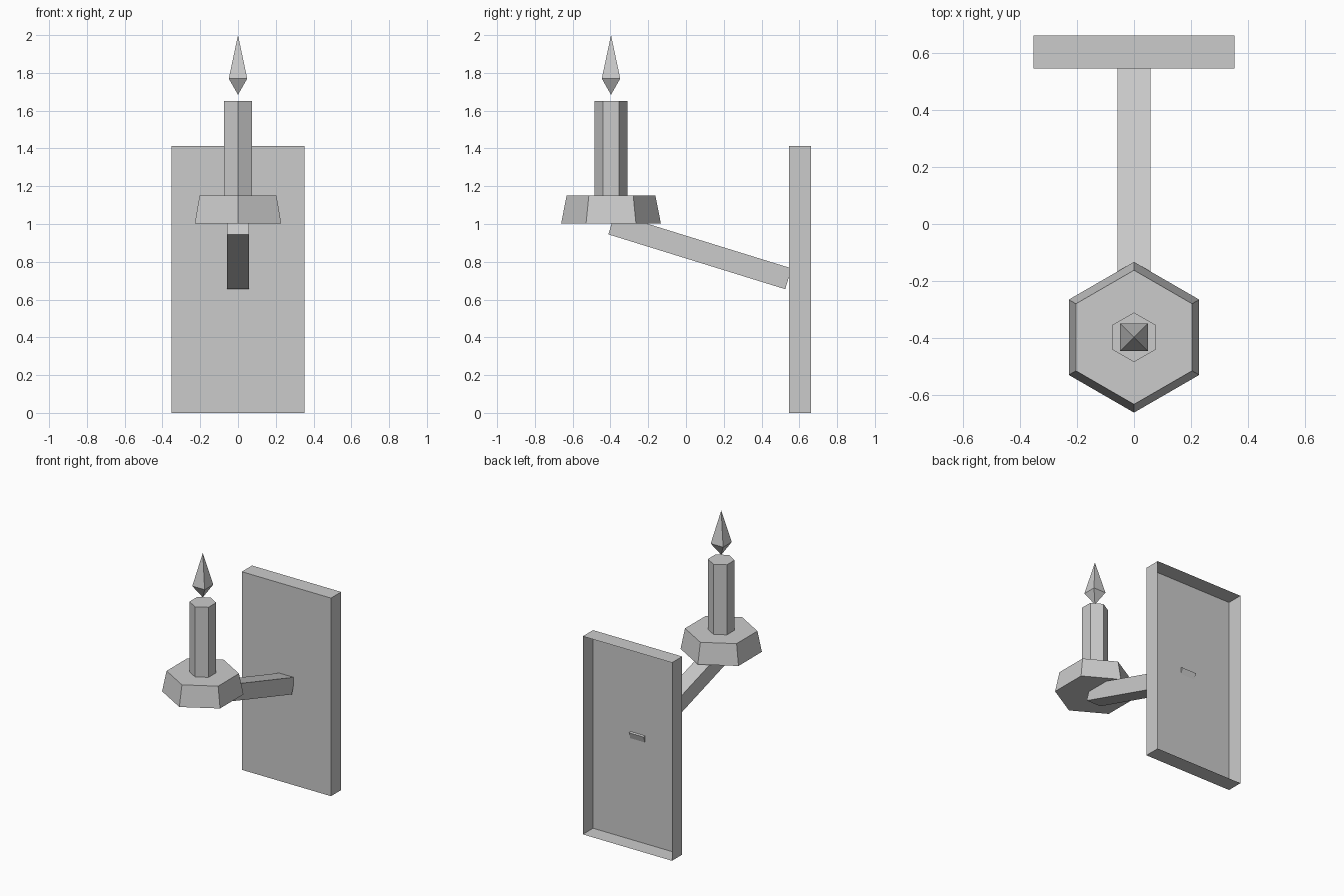
import bpy, bmesh
from math import sin, cos, pi, atan2, hypot
from mathutils import Matrix

if "Cube" in bpy.data.objects:
    bpy.data.objects.remove(bpy.data.objects["Cube"])

CY = -0.397  # shared axis of dish, candle and flame


def finish(name, bm):
    bmesh.ops.recalc_face_normals(bm, faces=bm.faces)
    mesh = bpy.data.meshes.new(name)
    bm.to_mesh(mesh)
    bm.free()
    obj = bpy.data.objects.new(name, mesh)
    bpy.context.collection.objects.link(obj)
    return obj


def stack(name, sides, profile, turn):
    """Flat-sided solid from (radius, z) steps; radius 0 makes a point."""
    bm = bmesh.new()
    rings = []
    for r, z in profile:
        angles = [turn + 2 * pi * i / sides for i in range(sides)] if r else [0]
        rings.append([bm.verts.new((r * cos(a), CY + r * sin(a), z)) for a in angles])
    for low, high in zip(rings, rings[1:]):
        for i in range(sides):
            j = (i + 1) % sides
            quad = [low[i % len(low)], low[j % len(low)],
                    high[j % len(high)], high[i % len(high)]]
            bm.faces.new(list(dict.fromkeys(quad)))
    for ring in (rings[0], rings[-1]):
        if len(ring) > 1:
            bm.faces.new(ring)
    return finish(name, bm)


def box(name, size, matrix, open_back=False):
    bm = bmesh.new()
    bmesh.ops.create_cube(bm, size=1)
    bmesh.ops.recalc_face_normals(bm, faces=bm.faces)
    if open_back:
        back = [f for f in bm.faces if f.calc_center_median().y > 0.4]
        bmesh.ops.delete(bm, geom=back, context='FACES_ONLY')
    mesh_matrix = matrix @ Matrix.Diagonal((*size, 1))
    bmesh.ops.transform(bm, matrix=mesh_matrix, verts=bm.verts)
    return finish(name, bm)


# Wall plate, hollow from behind
box("wall_plate", (0.704, 0.115, 1.413),
    Matrix.Translation((0, 0.603, 0.7065)), open_back=True)

# Sloping arm, its end just piercing the plate
y0, z0, y1, z1 = -0.394, 1.0, 0.542, 0.71
box("arm", (0.115, hypot(y1 - y0, z1 - z0), 0.115),
    Matrix.Translation((0, (y0 + y1) / 2, (z0 + z1) / 2))
    @ Matrix.Rotation(atan2(z1 - z0, y1 - y0), 4, 'X'))

# Dish, candle and flame
stack("drip_dish", 6, [(0.264, 1.003), (0.235, 1.15)], pi / 2)
stack("candle", 6, [(0.087, 1.15), (0.087, 1.65)], pi / 2)
stack("flame", 4, [(0, 1.684), (0.069, 1.77), (0, 2.0)], pi / 4)
